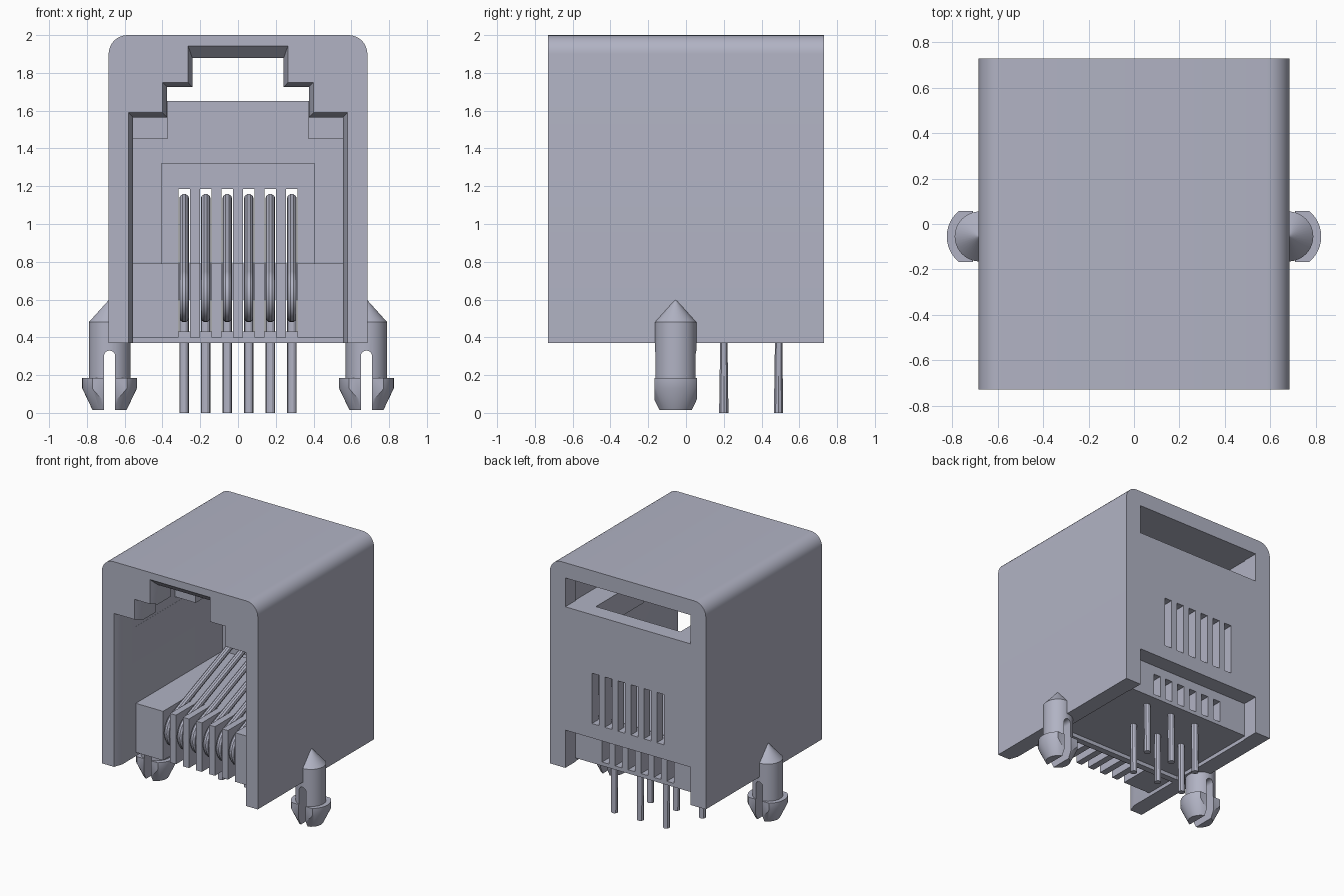
import bpy, bmesh
from math import sin, cos, pi, radians
from mathutils import Vector

cube = bpy.data.objects.get("Cube")
if cube:
    bpy.data.objects.remove(cube, do_unlink=True)

grey = bpy.data.materials.new("blue_grey")
grey.use_nodes = True
colour = (0.44, 0.45, 0.55, 1)
grey.diffuse_color = colour
grey.node_tree.nodes["Principled BSDF"].inputs["Base Color"].default_value = colour


def finish(name, bm):
    bmesh.ops.recalc_face_normals(bm, faces=bm.faces)
    mesh = bpy.data.meshes.new(name)
    bm.to_mesh(mesh)
    bm.free()
    mesh.materials.append(grey)
    ob = bpy.data.objects.new(name, mesh)
    bpy.context.collection.objects.link(ob)
    return ob


def add_loft(bm, rings):
    """Closed solid through matching rings of 3D points."""
    loops = [[bm.verts.new(p) for p in ring] for ring in rings]
    bm.faces.new(loops[0])
    bm.faces.new(loops[-1])
    for a, b in zip(loops, loops[1:]):
        for i in range(len(a)):
            j = (i + 1) % len(a)
            bm.faces.new((a[i], a[j], b[j], b[i]))


def ring_y(points, y):
    return [(x, y, z) for x, z in points]


def loft(name, *rings):
    bm = bmesh.new()
    add_loft(bm, rings)
    return finish(name, bm)


def box(name, x0, x1, y0, y1, z0, z1):
    pts = [(x0, z0), (x1, z0), (x1, z1), (x0, z1)]
    return loft(name, ring_y(pts, y0), ring_y(pts, y1))


def select(ob):
    bpy.ops.object.select_all(action='DESELECT')
    ob.select_set(True)
    bpy.context.view_layer.objects.active = ob


def boolean(ob, cutter, operation='DIFFERENCE'):
    select(ob)
    mod = ob.modifiers.new("cut", 'BOOLEAN')
    mod.operation = operation
    mod.solver = 'EXACT'
    mod.object = cutter
    bpy.ops.object.modifier_apply(modifier=mod.name)
    bpy.data.objects.remove(cutter, do_unlink=True)


def smooth(ob):
    select(ob)
    bpy.ops.object.shade_smooth_by_angle(angle=radians(30))


def mirrored(half):
    return half + [(-x, z) for x, z in reversed(half)]


contacts = [(i - 2.5) * 0.114 for i in range(6)]

# Housing shell with rounded top edges
arc = [(0.585 + 0.1 * cos(a), 1.9 + 0.1 * sin(a)) for a in [k * pi / 16 for k in range(9)]]
outline = mirrored([(0.685, 0.37)] + arc)
housing = loft("housing", ring_y(outline, -0.73), ring_y(outline, 0.73))

# Stepped plug opening with a bevelled mouth
mouth = mirrored([(0.58, 0.3), (0.58, 1.59), (0.4, 1.59), (0.4, 1.75), (0.265, 1.75), (0.265, 1.945)])
throat = mirrored([(0.555, 0.3), (0.555, 1.565), (0.375, 1.565), (0.375, 1.725), (0.242, 1.725), (0.242, 1.88)])
boolean(housing, loft("mouth_cut", ring_y(mouth, -0.732), ring_y(throat, -0.66), ring_y(throat, 0.6)))

# Wide pocket behind the front frame, and the openings in the back wall
boolean(housing, box("pocket_cut", -0.556, 0.556, -0.5, 0.6, 1.4, 1.88))
boolean(housing, box("window_cut", -0.55, 0.55, 0.5, 0.8, 1.65, 1.879))
boolean(housing, box("recess_cut", -0.405, 0.405, 0.5, 0.65, 0.785, 1.32))
boolean(housing, box("notch_cut", -0.55, 0.55, 0.56, 0.8, 0.3, 0.67))
bm = bmesh.new()
for x in contacts:
    pts = [(x - 0.031, 0.785), (x + 0.031, 0.785), (x + 0.031, 1.185), (x - 0.031, 1.185)]
    add_loft(bm, [ring_y(pts, 0.55), ring_y(pts, 0.8)])
boolean(housing, finish("slot_cut", bm))
smooth(housing)

# Guide rails either side of the latch space
for side, s in (("left", 1), ("right", -1)):
    box(side + "_rail", min(s * 0.372, s * 0.56), max(s * 0.372, s * 0.56), 0.0, 0.61, 1.45, 1.65)

# Contact tray: open slots at the front, tunnels behind
tray = box("contact_tray", -0.56, 0.56, -0.49, 0.602, 0.4, 0.79)
slot = [(-0.6, 0.3), (-0.22, 0.3), (-0.22, 0.43), (0.7, 0.43),
        (0.7, 0.6), (-0.22, 0.6), (-0.22, 0.9), (-0.6, 0.9)]
bm = bmesh.new()
for x in contacts:
    add_loft(bm, [[(x + d, y, z) for y, z in slot] for d in (-0.031, 0.031)])
boolean(tray, finish("tray_cut", bm))
box("tray_rib", -0.557, 0.557, -0.22, -0.17, 0.37, 0.402)

# Contact wires: leg, run forward, front bend, sloping spring
for i, x in enumerate(contacts):
    leg = 0.49 if i % 2 else 0.2
    path = [(leg, 0.0), (leg, 0.505)]
    for k in range(13):
        a = radians(270 - k * 158 / 12)
        path.append((-0.36 + 0.115 * cos(a), 0.62 + 0.115 * sin(a)))
    path.append((0.62, 1.135))
    curve = bpy.data.curves.new("contact_wire", 'CURVE')
    curve.dimensions = '3D'
    curve.bevel_depth = 0.026
    curve.bevel_resolution = 3
    curve.use_fill_caps = True
    spline = curve.splines.new('POLY')
    spline.points.add(len(path) - 1)
    for p, (y, z) in zip(spline.points, path):
        p.co = (x, y, z, 1)
    curve.materials.append(grey)
    wire = bpy.data.objects.new(f"contact_wire_{i + 1}", curve)
    bpy.context.collection.objects.link(wire)
    select(wire)
    bpy.ops.object.convert(target='MESH')
    smooth(bpy.context.object)

# Split snap-in mounting posts
profile = [(0.09, 0.015), (0.145, 0.13), (0.145, 0.185), (0.11, 0.185), (0.11, 0.48), (0.002, 0.6)]
for side, s in (("left", 1), ("right", -1)):
    centre = Vector((s * 0.68, -0.055, 0))
    rings = [[centre + Vector((r * cos(k * pi / 20), r * sin(k * pi / 20), z)) for k in range(40)]
             for r, z in profile]
    post = loft(side + "_mounting_post", *rings)
    cx, cy = centre.x, centre.y
    boolean(post, box("flat_cut", cx - 0.3, cx + 0.3, cy - 0.112, cy + 0.112, -0.1, 0.8), 'INTERSECT')
    slit = [(cx - 0.03, -0.1), (cx + 0.03, -0.1)]
    slit += [(cx + 0.03 * cos(k * pi / 8), 0.3 + 0.03 * sin(k * pi / 8)) for k in range(9)]
    boolean(post, loft("slit_cut", ring_y(slit, cy - 0.3), ring_y(slit, cy + 0.3)))
    smooth(post)
